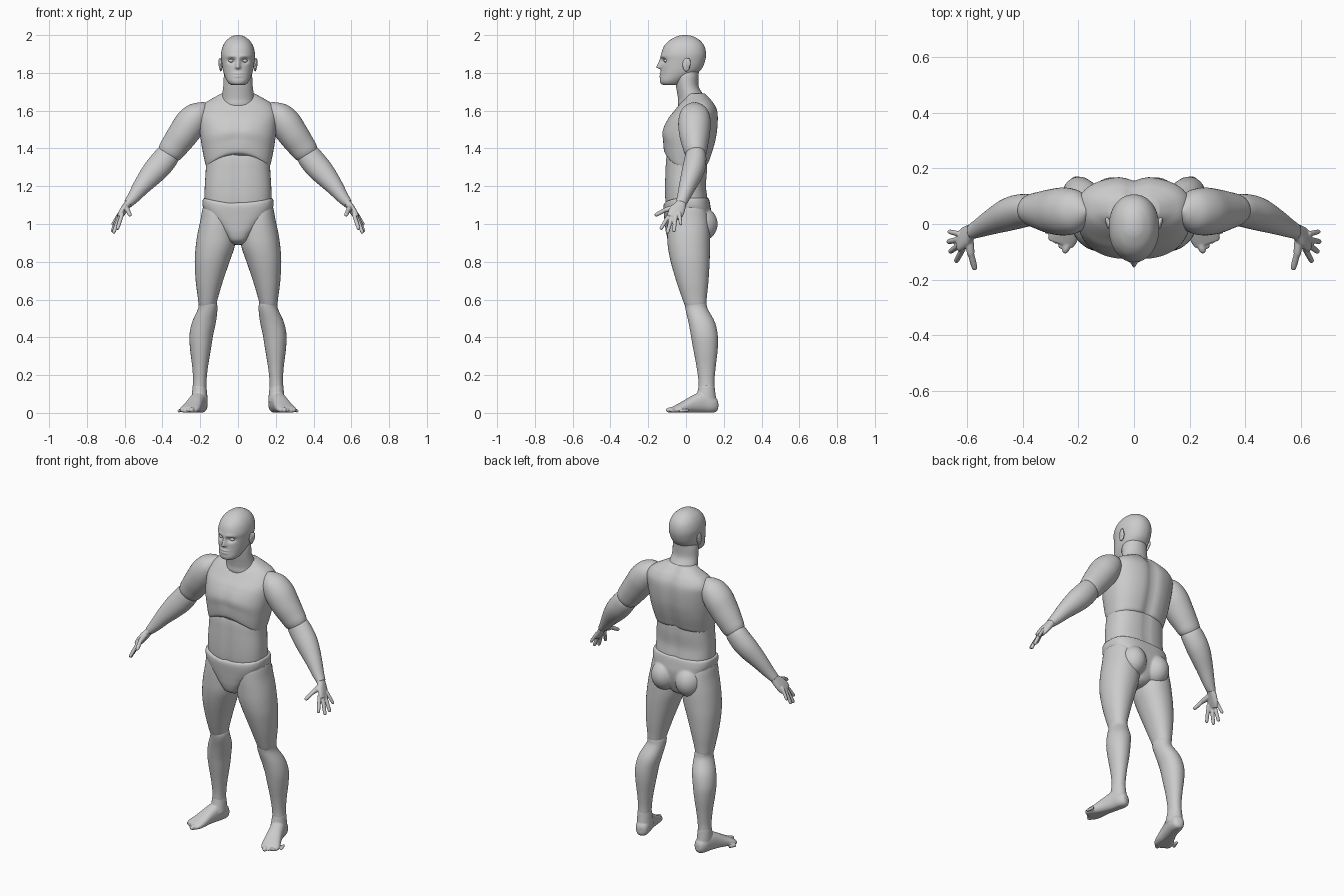
import bpy, bmesh, math
from mathutils import Vector, Matrix


def catmull(a, b, c, d, t):
    return 0.5 * (2*b + (c - a)*t + (2*a - 5*b + 4*c - d)*t*t + (3*b - a - 3*c + d)*t**3)


def loft(bm, keys, axis=(0, 0, 1), n=2.0, seg=40, steps=6, warp=None):
    """Skin smooth rings (x, y, z, ra, rb) whose planes face the axis."""
    ax = Vector(axis).normalized()
    u = (Vector((1, 0, 0)) - ax * ax.x).normalized()
    v = ax.cross(u)
    samples = []
    for i in range(len(keys) - 1):
        quad = [keys[max(0, min(len(keys) - 1, i + k))] for k in (-1, 0, 1, 2)]
        samples += [[catmull(*c, s / steps) for c in zip(*quad)] for s in range(steps)]
    samples.append(keys[-1])
    rings = []
    for x, y, z, ra, rb in samples:
        ring = []
        for j in range(seg):
            a = 2 * math.pi * j / seg
            ca, sa = math.cos(a), math.sin(a)
            p = Vector((x, y, z)) + u * math.copysign(abs(ca)**(2/n), ca) * max(ra, .001) \
                + v * math.copysign(abs(sa)**(2/n), sa) * max(rb, .001)
            ring.append(bm.verts.new(warp(p) if warp else p))
        rings.append(ring)
    for r, s in zip(rings, rings[1:]):
        for j in range(seg):
            k = (j + 1) % seg
            bm.faces.new((r[j], r[k], s[k], s[j]))
    bm.faces.new(rings[0])
    bm.faces.new(rings[-1])


def stack(rows):
    """Rows (z, x min, x max, y min, y max) to horizontal rings."""
    return [((a + b)/2, (c + d)/2, z, (b - a)/2, (d - c)/2) for z, a, b, c, d in rows]


def centred(rows):
    return stack([(z, -x, x, c, d) for z, x, c, d in rows])


def ball(bm, centre, radii):
    m = Matrix.Translation(centre) @ Matrix.Diagonal((*radii, 1))
    bmesh.ops.create_uvsphere(bm, u_segments=24, v_segments=16, radius=1, matrix=m)


def digit(bm, a, b, r):
    """Rounded finger or toe from a to b."""
    a, b = Vector(a), Vector(b)
    d = (b - a).normalized()
    keys = [(*a, r, r), (*a.lerp(b, .5), r, r), (*(b - d*r*.9), r*.88, r*.88),
            (*(b - d*r*.3), r*.6, r*.6), (*b, r*.1, r*.1)]
    loft(bm, keys, d, seg=14, steps=3)


def finish(bm, name, mirror=False, voxel=0, smooth=4):
    bmesh.ops.recalc_face_normals(bm, faces=bm.faces)
    for f in bm.faces:
        f.smooth = True
    me = bpy.data.meshes.new(name)
    bm.to_mesh(me)
    bm.free()
    ob = bpy.data.objects.new(name, me)
    bpy.context.collection.objects.link(ob)
    if voxel:
        r = ob.modifiers.new("fuse", 'REMESH')
        r.mode, r.voxel_size, r.use_smooth_shade = 'VOXEL', voxel, True
        s = ob.modifiers.new("soften", 'SMOOTH')
        s.factor, s.iterations = .5, smooth
    if mirror:
        ob.modifiers.new("mirror", 'MIRROR')


def part(name, keys, mirror=False, **kw):
    bm = bmesh.new()
    loft(bm, keys, **kw)
    finish(bm, name, mirror)


def gauss(d, w):
    return math.exp(-(d / w)**2)


# Head with brow, eye sockets, nose and mouth pushed into the surface
def face(p):
    if p.y < -.04:
        x, z = abs(p.x), p.z
        p.y += .02 * gauss(x - .035, .018) * gauss(z - 1.864, .013)
        p.y -= .005 * gauss(x - .03, .03) * gauss(z - 1.888, .01)
        w = .010 + .05 * max(0, 1.87 - z) * .8
        ramp = max(0, min(1, (1.89 - z) / .06)) * (1 if z > 1.83 else gauss(z - 1.83, .008))
        p.y -= .026 * ramp * gauss(x, w)
        p.y -= .005 * gauss(x, .025) * (gauss(z - 1.797, .006) + gauss(z - 1.782, .006))
    return p

part("head", centred([(1.735, .03, -.115, -.045), (1.742, .046, -.132, -.025), (1.76, .06, -.138, .0),
                      (1.79, .073, -.135, .05), (1.82, .081, -.133, .082), (1.86, .087, -.131, .1),
                      (1.90, .09, -.131, .106), (1.94, .081, -.117, .098), (1.97, .063, -.09, .076),
                      (1.99, .038, -.055, .045), (1.998, .018, -.03, .02), (2.0, .003, -.008, .0)]),
     n=2.15, seg=96, steps=9, warp=face)

bm = bmesh.new()
ball(bm, (.036, -.106, 1.864), (.014, .012, .009))
finish(bm, "eye", True)
bm = bmesh.new()
ball(bm, (.091, .002, 1.843), (.009, .021, .036))
ball(bm, (.097, .012, 1.853), (.007, .013, .026))
finish(bm, "ear", True, .003, 3)

# Neck
part("neck", centred([(1.60, .09, -.03, .11), (1.63, .092, -.042, .115), (1.66, .088, -.042, .107),
                      (1.69, .083, -.046, .088), (1.73, .078, -.053, .067), (1.78, .075, -.06, .066),
                      (1.82, .065, -.06, .07)]))


# Chest with arched lower rim, spine groove and breastbone groove
def chest_warp(p):
    low = max(0, min(1, (1.55 - p.z) / .24))
    if p.y < 0:
        p.y += .008 * gauss(p.x, .025) * gauss(p.z - 1.47, .09)
        p.z += .07 * low * max(0, 1 - (p.x / .165)**2)
    else:
        p.y -= .016 * gauss(p.x, .03)
        p.z += .015 * low * max(0, 1 - (p.x / .165)**2)
    return p

part("chest", centred([(1.302, .163, -.106, .112), (1.312, .171, -.114, .122), (1.34, .178, -.119, .132),
                       (1.40, .19, -.123, .15), (1.47, .2, -.126, .165), (1.55, .207, -.1, .171),
                       (1.60, .204, -.062, .167), (1.638, .178, -.032, .15), (1.665, .135, -.01, .128),
                       (1.69, .09, .0, .105)]), n=2.4, seg=64, warp=chest_warp)


# Abdomen
def belly_warp(p):
    p.y -= math.copysign(.007, p.y) * gauss(p.x, .02)
    return p

part("abdomen", centred([(1.08, .172, -.105, .112), (1.13, .177, -.111, .115), (1.2, .176, -.112, .107),
                         (1.28, .171, -.11, .112), (1.36, .166, -.104, .11), (1.42, .15, -.08, .1)]),
     n=2.5, seg=64, warp=belly_warp)


# Pelvis with buttocks
def waist_warp(p):
    if p.y < 0 and p.z > 1.0:
        p.z -= .03 * max(0, 1 - (p.x / .18)**2) * (p.z - 1.0) / .135
    return p

bm = bmesh.new()
loft(bm, centred([(1.138, .184, -.117, .12), (1.12, .188, -.12, .125), (1.09, .186, -.119, .13),
                  (1.05, .168, -.116, .135), (1.0, .128, -.112, .13), (.95, .082, -.105, .115),
                  (.91, .052, -.088, .095), (.89, .025, -.045, .06)]), n=2.8, seg=64, warp=waist_warp)
for s in (-1, 1):
    ball(bm, (s * .082, .078, 1.0), (.078, .09, .092))
finish(bm, "pelvis", False, .006, 4)

# Legs
part("thigh", stack([(1.11, .06, .175, -.07, .08), (1.08, .04, .188, -.092, .105), (1.02, .02, .199, -.1, .12),
                     (.95, .012, .214, -.1, .126), (.88, .018, .224, -.096, .127), (.8, .045, .229, -.081, .125),
                     (.7, .079, .224, -.052, .119), (.62, .103, .214, -.025, .111),
                     (.57, .117, .207, -.006, .106), (.545, .13, .195, .01, .095)]), True, n=2.15)
part("shin", stack([(.61, .13, .19, .015, .09), (.585, .114, .206, -.006, .107), (.55, .109, .212, -.003, .115),
                    (.48, .117, .243, .013, .153), (.41, .132, .257, .026, .168), (.34, .143, .254, .038, .168),
                    (.25, .158, .243, .055, .158), (.18, .166, .238, .065, .151),
                    (.13, .168, .24, .067, .151)]), True, n=2.1)


# Foot with toes, turned outward
def ground(p):
    p.z = max(p.z, .002)
    return p

bm = bmesh.new()
fwd = Vector((.3, -.95, 0)).normalized()
loft(bm, [(.19, .168, .04, .012, .018), (.192, .158, .042, .03, .036), (.2, .13, .048, .04, .048),
          (.211, .085, .056, .042, .056), (.226, .035, .046, .044, .046), (.242, -.015, .03, .05, .032),
          (.256, -.05, .02, .053, .022), (.264, -.072, .015, .046, .014)], fwd, n=2.3, warp=ground)
loft(bm, stack([(.145, .168, .24, .067, .151), (.11, .164, .243, .06, .155), (.06, .16, .245, .045, .162)]))
for i in range(5):
    tip = Vector((.25, -.106, .013)).lerp(Vector((.316, -.036, .009)), i / 4)
    digit(bm, tip - fwd * .05 + Vector((0, 0, .006)), tip, .0145 if i == 0 else .0098 - i * .0003)
finish(bm, "foot", True, .004, 3)

# Arms
part("upper_arm", [(.17, .045, 1.64, .008, .01), (.183, .045, 1.622, .036, .045), (.21, .045, 1.588, .068, .075),
                   (.25, .045, 1.535, .083, .086), (.295, .045, 1.47, .08, .08), (.335, .048, 1.415, .073, .068),
                   (.362, .05, 1.378, .066, .058), (.385, .052, 1.35, .045, .04)],
     True, axis=(.58, 0, -.815))
part("forearm", [(.348, .053, 1.392, .04, .036), (.366, .053, 1.37, .062, .054), (.41, .046, 1.316, .067, .06),
                 (.455, .032, 1.265, .062, .057), (.51, .008, 1.2, .047, .045), (.555, -.014, 1.14, .033, .034),
                 (.582, -.026, 1.108, .024, .028)], True, axis=(.64, -.23, -.73))

# Hand
bm = bmesh.new()
loft(bm, [(.565, -.018, 1.13, .024, .027), (.583, -.028, 1.105, .02, .029), (.6, -.042, 1.082, .018, .038),
          (.617, -.055, 1.056, .016, .041), (.63, -.066, 1.034, .012, .036)], (.5, -.3, -.8), n=2.3)
for a, b, r in (((.612, -.085, 1.055), (.64, -.136, .97), .0105), ((.622, -.072, 1.05), (.661, -.1, .949), .0108),
                ((.627, -.055, 1.05), (.668, -.064, .957), .0105), ((.626, -.036, 1.06), (.666, -.027, .993), .0095),
                ((.592, -.045, 1.09), (.585, -.12, 1.072), .015), ((.586, -.105, 1.077), (.57, -.166, 1.044), .0115)):
    digit(bm, a, b, r)
finish(bm, "hand", True, .0035, 3)
